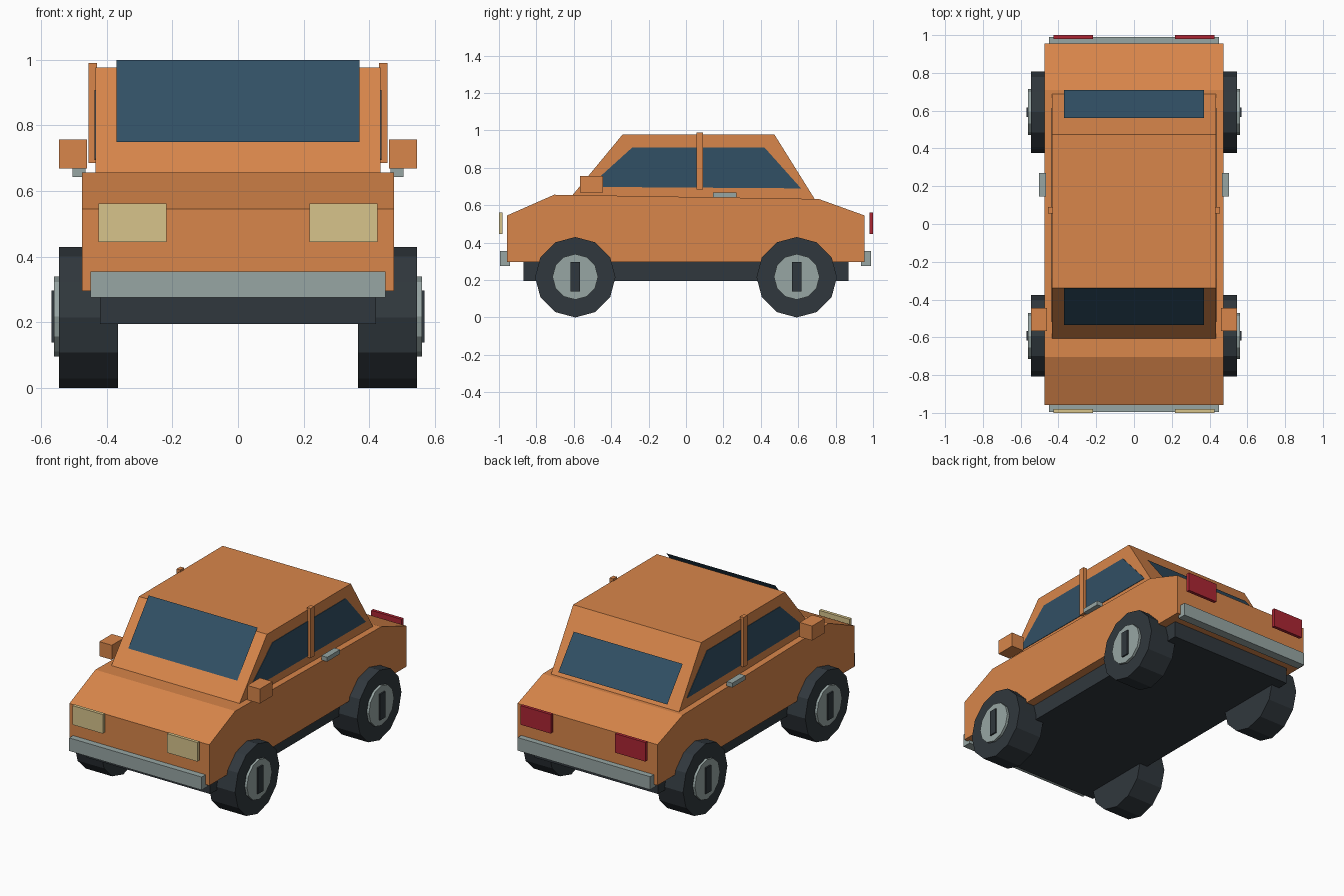
import bpy
import math

cube = bpy.data.objects.get("Cube")
if cube:
    bpy.data.objects.remove(cube, do_unlink=True)


def material(name, rgb):
    m = bpy.data.materials.new(name)
    m.use_nodes = True
    m.diffuse_color = (*rgb, 1)
    m.node_tree.nodes["Principled BSDF"].inputs["Base Color"].default_value = (*rgb, 1)
    return m


ORANGE = material("orange paint", (0.69, 0.238, 0.069))
GLASS = material("blue glass", (0.031, 0.08, 0.13))
DARK = material("dark rubber", (0.03, 0.039, 0.047))
GREY = material("grey metal", (0.31, 0.38, 0.37))
CREAM = material("cream lamp", (0.68, 0.55, 0.26))
RED = material("red lamp", (0.41, 0.019, 0.034))


def mesh_object(name, verts, faces, mat):
    me = bpy.data.meshes.new(name)
    me.from_pydata(verts, [], faces)
    me.materials.append(mat)
    ob = bpy.data.objects.new(name, me)
    bpy.context.collection.objects.link(ob)
    return ob


def prism(name, profile, x0, x1, mat):
    """Extrude a counter-clockwise (y, z) profile from x0 to x1."""
    n = len(profile)
    verts = [(x, y, z) for x in (x0, x1) for y, z in profile]
    faces = [tuple(reversed(range(n))), tuple(range(n, 2 * n))]
    faces += [(i, (i + 1) % n, n + (i + 1) % n, n + i) for i in range(n)]
    return mesh_object(name, verts, faces, mat)


def box(name, xs, ys, zs, mat):
    (y0, y1), (z0, z1) = ys, zs
    return prism(name, [(y0, z0), (y1, z0), (y1, z1), (y0, z1)], *xs, mat)


def disc(name, y, z, radius, x0, x1, mat, sides=12):
    step = math.tau / sides
    ring = [(y + radius * math.cos(i * step), z + radius * math.sin(i * step))
            for i in range(sides)]
    return prism(name, ring, x0, x1, mat)


def pane(name, half_width, low, high, mat):
    """Flat sheet of glass between a low and a high (y, z) edge."""
    w = half_width
    verts = [(-w, *low), (w, *low), (w, *high), (-w, *high)]
    return mesh_object(name, verts, [(0, 1, 2, 3)], mat)


# Body, cabin and underside
prism("body", [(-0.957, 0.295), (0.955, 0.295), (0.955, 0.545), (0.71, 0.633),
               (-0.705, 0.656), (-0.957, 0.545)], -0.475, 0.475, ORANGE)
prism("cabin", [(-0.61, 0.65), (0.69, 0.63), (0.473, 0.977), (-0.34, 0.977)],
      -0.435, 0.435, ORANGE)
box("chassis", (-0.42, 0.42), (-0.87, 0.87), (0.195, 0.3), DARK)

# Front and rear glass
pane("windshield", 0.37, (-0.536, 0.75), (-0.338, 1.0), GLASS)
pane("rear_window", 0.37, (0.71, 0.67), (0.56, 0.862), GLASS)

# Bumpers
box("front_bumper", (-0.45, 0.45), (-0.995, -0.94), (0.275, 0.355), GREY)
box("rear_bumper", (-0.45, 0.45), (0.935, 0.99), (0.275, 0.355), GREY)

# Paired parts
for side, s in (("left", 1), ("right", -1)):
    def span(inner, outer):
        return tuple(sorted((s * inner, s * outer)))

    prism(side + "_side_window", [(-0.52, 0.698), (0.615, 0.69), (0.42, 0.908),
                                  (-0.288, 0.908)], *span(0.432, 0.438), GLASS)
    box(side + "_door_pillar", span(0.43, 0.455), (0.055, 0.09), (0.685, 0.99), ORANGE)
    box(side + "_mirror", span(0.46, 0.545), (-0.567, -0.445), (0.668, 0.757), ORANGE)
    box(side + "_door_handle", span(0.465, 0.504), (0.145, 0.27), (0.642, 0.669), GREY)
    box(side + "_headlight", span(0.218, 0.425), (-1.0, -0.98), (0.445, 0.562), CREAM)
    box(side + "_tail_light", span(0.218, 0.425), (0.98, 1.0), (0.445, 0.562), RED)

    # Wheels with hub caps and centre bars
    for end, y in (("front", -0.592), ("rear", 0.592)):
        name = f"{side}_{end}_"
        disc(name + "wheel", y, 0.215, 0.215, *span(0.365, 0.545), DARK)
        disc(name + "hub", y, 0.217, 0.122, *span(0.54, 0.56), GREY)
        box(name + "hub_bar", span(0.555, 0.569), (y - 0.025, y + 0.025),
            (0.138, 0.297), DARK)
